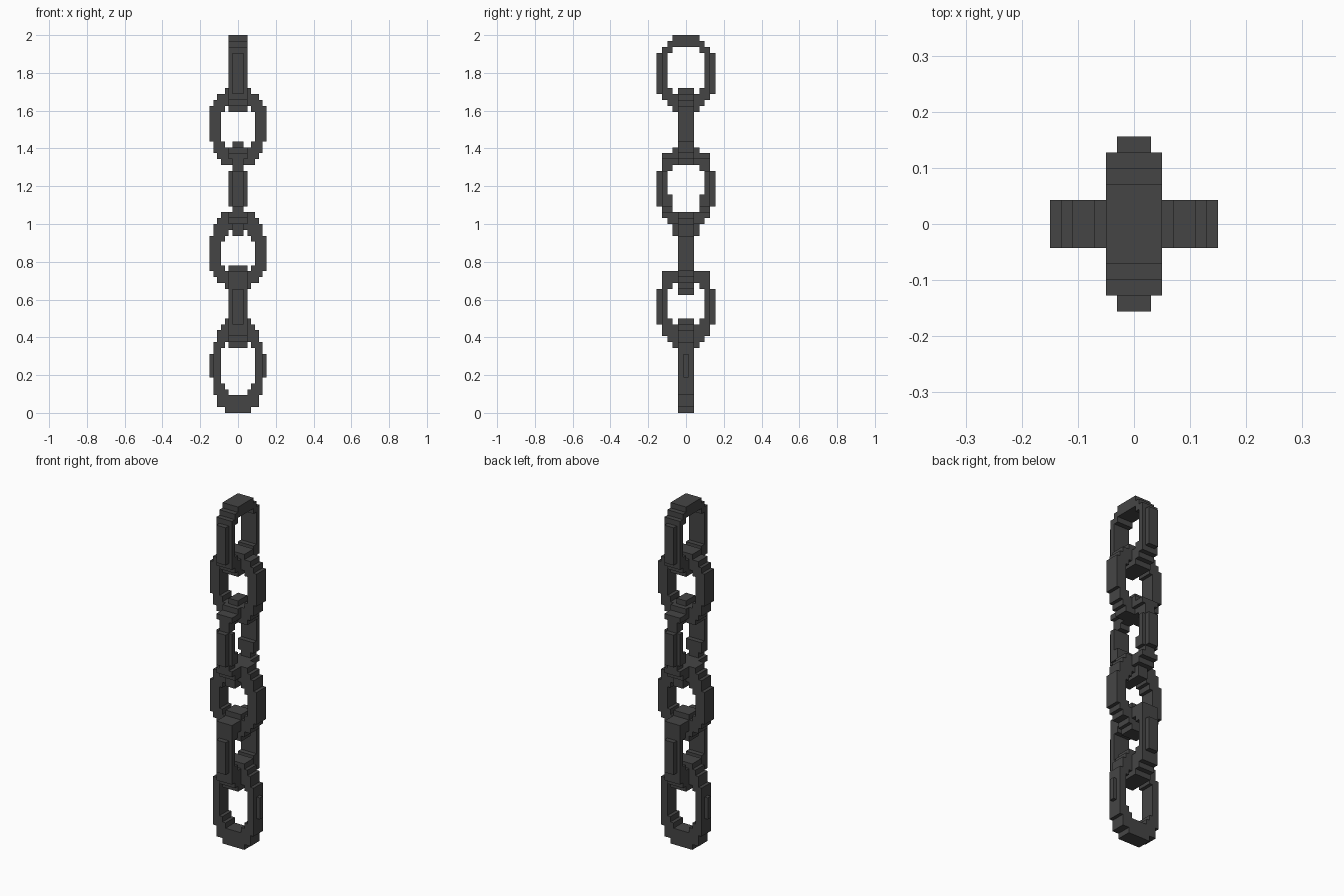
import bpy, bmesh

if "Cube" in bpy.data.objects:
    bpy.data.objects.remove(bpy.data.objects["Cube"])

# Block size: the chain is stacked from small blocks, 64 layers tall
SX, SY, SZ = 0.02, 0.0283, 1 / 32

steel = bpy.data.materials.new("dark_steel")
steel.diffuse_color = (0.06, 0.06, 0.06, 1)
steel.use_nodes = True
steel.node_tree.nodes["Principled BSDF"].inputs["Base Color"].default_value = steel.diffuse_color

# Per link: axis across, first layer, outer half width per layer,
# hole half width per layer ('-' is solid), layers with a slimmer section
LINKS = [
    ("x", 0, "3556667777665543", "---2344444432---", ()),
    ("y", 11, "23445555554441", "---12333332---", ()),
    ("x", 20, "23567777776654", "---23444432---", ()),
    ("y", 30, "2234455555544421", "---1222333321---", (30, 31, 34, 41, 42, 45)),
    ("x", 42, "4566777777653", "---3444443---", ()),
    ("y", 51, "2345555555432", "--123333332--", ()),
]


def link_blocks(n, axis, start, outer, hole, slim):
    blocks = set()
    for row, (o, h) in enumerate(zip(outer, hole)):
        k, o, h = start + row, int(o), -1 if h == "-" else int(h)
        for a in range(-o, o + 1):
            if abs(a) <= h:
                continue
            # Section depth, narrowed on the outermost blocks
            if axis == "y":
                half = 1 if abs(a) == 5 or k in slim else 2
            else:
                half = 0 if n == 0 and abs(a) == 7 else 1
            for d in range(-half, half + 1):
                blocks.add((a, d, k) if axis == "x" else (d, a, k))
    return blocks


# Corner order for each of the six block faces
FACES = {
    (1, 0, 0): ((1, 0, 0), (1, 1, 0), (1, 1, 1), (1, 0, 1)),
    (-1, 0, 0): ((0, 0, 0), (0, 0, 1), (0, 1, 1), (0, 1, 0)),
    (0, 1, 0): ((0, 1, 0), (0, 1, 1), (1, 1, 1), (1, 1, 0)),
    (0, -1, 0): ((0, 0, 0), (1, 0, 0), (1, 0, 1), (0, 0, 1)),
    (0, 0, 1): ((0, 0, 1), (1, 0, 1), (1, 1, 1), (0, 1, 1)),
    (0, 0, -1): ((0, 0, 0), (0, 1, 0), (1, 1, 0), (1, 0, 0)),
}


def build(name, blocks, solid):
    bm = bmesh.new()
    verts = {}

    def vert(c):
        if c not in verts:
            verts[c] = bm.verts.new(((c[0] - 0.5) * SX, (c[1] - 0.5) * SY, c[2] * SZ))
        return verts[c]

    for b in sorted(blocks):
        for n, corners in FACES.items():
            if tuple(p + q for p, q in zip(b, n)) not in solid:
                bm.faces.new([vert(tuple(p + q for p, q in zip(b, c))) for c in corners])
    # Merge coplanar block faces into larger flat ones
    bmesh.ops.dissolve_limit(bm, angle_limit=0.01, verts=bm.verts[:], edges=bm.edges[:])
    me = bpy.data.meshes.new(name)
    bm.to_mesh(me)
    bm.free()
    me.materials.append(steel)
    ob = bpy.data.objects.new(name, me)
    bpy.context.collection.objects.link(ob)


# Chain links, touching where they hook into each other
sets = [link_blocks(n, *spec) for n, spec in enumerate(LINKS)]
solid = set().union(*sets)
used = set()
for n, s in enumerate(sets):
    build(f"chain_link_{n + 1}", s - used, solid)
    used |= s
